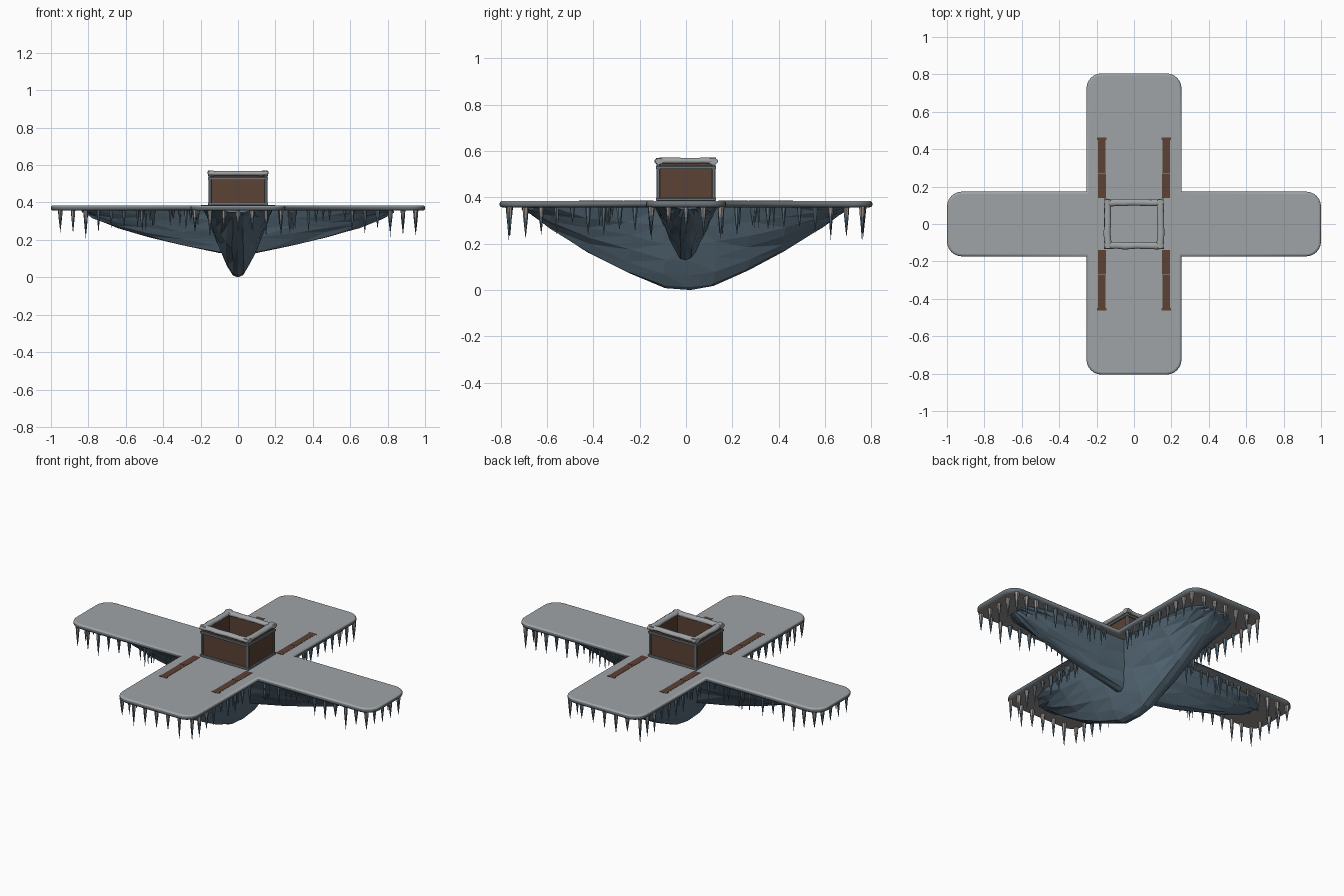
import bpy, bmesh, math, random
from mathutils import Vector, Matrix

random.seed(7)
cube = bpy.data.objects.get("Cube")
if cube:
    bpy.data.objects.remove(cube, do_unlink=True)

DECK_TOP, DECK_LOW = 0.385, 0.357


def material(name, rgb):
    m = bpy.data.materials.new(name)
    m.use_nodes = True
    m.diffuse_color = (*rgb, 1)
    m.node_tree.nodes["Principled BSDF"].inputs["Base Color"].default_value = (*rgb, 1)
    return m


stone = material("grey_stone", (0.35, 0.37, 0.382))
under = material("warm_grey_underside", (0.29, 0.277, 0.27))
slate = material("blue_slate", (0.102, 0.157, 0.204))
wood = material("brown_wood", (0.105, 0.054, 0.035))
iron = material("dark_iron", (0.14, 0.168, 0.188))


def finish(bm, name, *mats):
    bmesh.ops.recalc_face_normals(bm, faces=bm.faces)
    me = bpy.data.meshes.new(name)
    bm.to_mesh(me)
    bm.free()
    for m in mats:
        me.materials.append(m)
    ob = bpy.data.objects.new(name, me)
    bpy.context.collection.objects.link(ob)
    return ob


def box(name, mat, x0, x1, y0, y1, z0, z1, bevel=0.0):
    bm = bmesh.new()
    bmesh.ops.create_cube(bm, size=1)
    for v in bm.verts:
        v.co = ((x0, x1)[v.co.x > 0], (y0, y1)[v.co.y > 0], (z0, z1)[v.co.z > 0])
    ob = finish(bm, name, mat)
    if bevel:
        b = ob.modifiers.new("bevel", "BEVEL")
        b.width, b.segments = bevel, 2
    return ob


# Cross-shaped deck with rounded outer corners and softened rim
def build_deck():
    a, b, ye, xe = 0.254, 0.173, 0.805, 1.0
    quarter = [(xe, -b), (xe, b), (a, b)]
    half = quarter + [(a, ye), (-a, ye), (-a, b)]
    outline = half + [(-x, -y) for x, y in half]
    bm = bmesh.new()
    face = bm.faces.new([bm.verts.new((x, y, DECK_LOW)) for x, y in outline])
    ext = bmesh.ops.extrude_face_region(bm, geom=[face])
    for v in ext["geom"]:
        if isinstance(v, bmesh.types.BMVert):
            v.co.z = DECK_TOP
    corners = [e for e in bm.edges
               if abs(e.verts[0].co.z - e.verts[1].co.z) > 0.01
               and (abs(e.verts[0].co.x) > 0.9 or abs(e.verts[0].co.y) > 0.7)]
    bmesh.ops.bevel(bm, geom=corners, offset=0.08, segments=6, profile=0.5, affect="EDGES")
    bmesh.ops.recalc_face_normals(bm, faces=bm.faces)
    rim = [e for e in bm.edges if len(e.link_faces) == 2
           and abs(e.link_faces[0].normal.z - e.link_faces[1].normal.z) > 0.9]
    bmesh.ops.bevel(bm, geom=rim, offset=0.012, segments=3, profile=0.5, affect="EDGES")
    bmesh.ops.recalc_face_normals(bm, faces=bm.faces)
    for f in bm.faces:
        f.material_index = 1 if f.normal.z < -0.8 else 2 if f.normal.z < 0.3 else 0
        f.smooth = abs(f.normal.z) < 0.98
    return finish(bm, "deck", stone, under, iron)


build_deck()


# Faceted rock keel lofted from blunt V sections: (position, lowest z, half width)
def keel(name, stations, turn):
    n, bm, rings = 6, bmesh.new(), []
    for pos, low, w in stations:
        ring = []
        for k in range(-n, n + 1):
            a = k / n
            z = low + (0.36 - low) * max(0, (abs(a) - 0.12) / 0.88) ** 1.25
            j = 0.0 if k in (-n, 0, n) else 0.004
            ring.append(bm.verts.new((w * a + random.uniform(-j, j),
                                      pos + random.uniform(-j, j) * 3,
                                      max(0, z + random.uniform(-j, j)))))
        rings.append(ring)
    for r, s in zip(rings, rings[1:]):
        for k in range(2 * n):
            bm.faces.new((r[k], r[k + 1], s[k + 1], s[k]))
        bm.faces.new((r[0], s[0], s[-1], r[-1]))
    bm.faces.new(rings[0])
    bm.faces.new(rings[-1])
    bmesh.ops.triangulate(bm, faces=bm.faces)
    if turn:
        bmesh.ops.rotate(bm, verts=bm.verts, matrix=Matrix.Rotation(math.pi / 2, 3, "Z"))
    return finish(bm, name, slate)


keel("long_keel", [(-0.70, 0.345, 0.09), (-0.66, 0.322, 0.14), (-0.58, 0.265, 0.17),
                   (-0.42, 0.16, 0.182), (-0.25, 0.075, 0.185), (-0.09, 0.008, 0.18),
                   (0.02, 0.0, 0.18), (0.12, 0.018, 0.185), (0.27, 0.085, 0.185),
                   (0.42, 0.165, 0.18), (0.58, 0.265, 0.17), (0.66, 0.322, 0.14),
                   (0.70, 0.345, 0.09)], False)
arm = [(0.10, 0.13, 0.135), (0.30, 0.172, 0.135), (0.48, 0.215, 0.13),
       (0.64, 0.262, 0.125), (0.77, 0.315, 0.105), (0.83, 0.348, 0.06)]
keel("cross_keel", [(-p, z, w) for p, z, w in reversed(arm)] + arm, True)

# Icicles hanging below the deck rim, the outermost ones with stony roots
ice = bmesh.new()


def icicle(x, y, length, radius, root=0, sides=6):
    levels = [(0.36, 1.0), (0.36 - length * 0.35, 0.72), (0.36 - length * 0.7, 0.36)]
    turn, rings = random.random(), []
    for z, s in levels:
        rings.append([ice.verts.new((x + radius * s * math.cos(turn + i * math.tau / sides),
                                     y + radius * s * math.sin(turn + i * math.tau / sides), z))
                      for i in range(sides)])
    tip = ice.verts.new((x, y, 0.36 - length))
    for i in range(sides):
        j = (i + 1) % sides
        for level in range(2):
            f = ice.faces.new((rings[level][i], rings[level][j],
                               rings[level + 1][j], rings[level + 1][i]))
            f.material_index = root if level == 0 else 0
        ice.faces.new((rings[2][i], rings[2][j], tip))
    ice.faces.new(rings[0])


def icicle_row(start, end, count):
    a, b = Vector(start), Vector(end)
    for i in range(count):
        p = a.lerp(b, i / (count - 1))
        outer = abs(p.x) > 0.8 or abs(p.y) > 0.6
        length = random.uniform(0.1, 0.155) if outer else random.uniform(0.07, 0.13)
        icicle(p.x, p.y, length, random.uniform(0.011, 0.015), int(outer))


for s in (-1, 1):
    for t in (-1, 1):
        icicle_row((s * 0.95, t * 0.15), (s * 0.61, t * 0.15), 6)
        icicle_row((s * 0.23, t * 0.76), (s * 0.23, t * 0.22), 9)
        # thin icicles crowding the inner corners
        for i in range(13):
            icicle(s * random.uniform(0.24, 0.58), t * random.uniform(0.14, 0.16),
                   random.uniform(0.05, 0.13), 0.008)
        for i in range(6):
            icicle(s * random.uniform(0.21, 0.235), t * random.uniform(0.18, 0.4),
                   random.uniform(0.04, 0.11), 0.006)
    icicle_row((s * 0.95, -0.075), (s * 0.95, 0.075), 3)
    icicle_row((-0.15, s * 0.765), (0.15, s * 0.765), 5)
finish(ice, "icicles", slate, under)

# Open wooden crate: walls, slim corner posts and iron bands
W, D = 0.152, 0.122
for s, side in ((-1, "right"), (1, "left")):
    end = "front" if s < 0 else "back"
    box("crate_wall_" + side, wood, *sorted((s * W, s * (W - 0.022))), -D, D, 0.38, 0.55)
    box("crate_wall_" + end, wood, -W, W, *sorted((s * D, s * (D - 0.018))), 0.38, 0.55)
    for t in (-1, 1):
        x, y = s * (W - 0.002), t * (D - 0.002)
        box("crate_post", iron, x - 0.007, x + 0.007, y - 0.007, y + 0.007, 0.38, 0.55, 0.003)
    for z0, z1 in ((0.385, 0.397), (0.522, 0.535)):
        box("crate_band_" + side, iron, *sorted((s * (W - 0.005), s * (W + 0.008))),
            -D - 0.008, D + 0.008, z0, z1, 0.003)
        box("crate_band_" + end, iron, -W - 0.008, W + 0.008,
            *sorted((s * (D - 0.005), s * (D + 0.008))), z0, z1, 0.003)


# Uneven stone lip around the crate opening
def lip(name, start, end):
    a, b = Vector(start), Vector(end)
    along = (b - a).normalized()
    side, up = along.cross(Vector((0, 0, 1))), Vector((0, 0, 1))
    bm, rings, steps, sides = bmesh.new(), [], 9, 8
    for i in range(steps + 1):
        u = i / steps
        c = a.lerp(b, u) + side * random.uniform(-0.003, 0.003)
        swell = random.uniform(0.9, 1.05) + 0.05 * abs(2 * u - 1) ** 3
        rings.append([bm.verts.new(c + (side * math.cos(q) * 0.02 + up * math.sin(q) * 0.014) * swell)
                      for q in (math.tau * (k + 0.5) / sides for k in range(sides))])
    for r, s in zip(rings, rings[1:]):
        for k in range(sides):
            bm.faces.new((r[k], r[k - 1], s[k - 1], s[k])).smooth = True
    bm.faces.new(rings[0])
    bm.faces.new(rings[-1])
    finish(bm, name, stone)


for s, side, end in ((-1, "right", "front"), (1, "left", "back")):
    lip("lip_" + side, (s * 0.142, -0.13, 0.558), (s * 0.142, 0.13, 0.558))
    lip("lip_" + end, (-0.16, s * 0.115, 0.556), (0.16, s * 0.115, 0.556))

# Wooden strips set into the deck, each two planks and an end cleat
for s in (-1, 1):
    for t in (-1, 1):
        for y0, y1, half in ((0.14, 0.27, 0.021), (0.272, 0.448, 0.02), (0.448, 0.463, 0.025)):
            x = s * 0.172
            box("deck_strip", wood, x - half, x + half, *sorted((t * y0, t * y1)),
                0.38, DECK_TOP + 0.0015)
